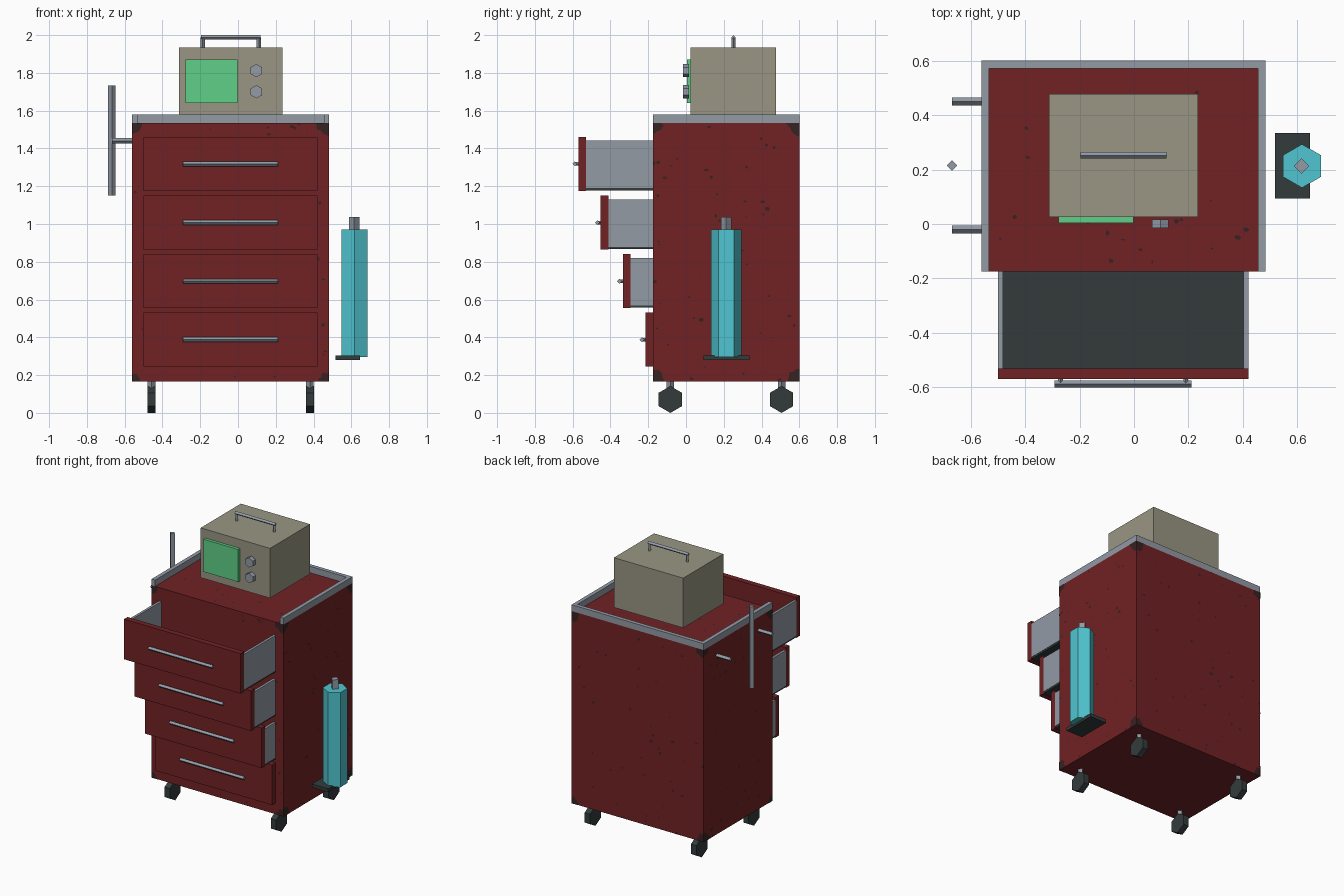
import bpy, bmesh, math, random
from mathutils import Vector

if "Cube" in bpy.data.objects:
    bpy.data.objects.remove(bpy.data.objects["Cube"])

random.seed(7)


def mat(name, r, g, b):
    m = bpy.data.materials.new(name)
    m.diffuse_color = (r, g, b, 1)
    m.use_nodes = True
    m.node_tree.nodes["Principled BSDF"].inputs["Base Color"].default_value = m.diffuse_color
    return m


RED = mat("cabinet red", 0.165, 0.016, 0.018)
GREY = mat("steel grey", 0.29, 0.325, 0.376)
DARK = mat("dark rubber", 0.034, 0.044, 0.044)
BEIGE = mat("device beige", 0.32, 0.305, 0.227)
GREEN = mat("screen green", 0.114, 0.63, 0.242)
TEAL = mat("tank teal", 0.08, 0.56, 0.63)
WEAR = mat("worn paint", 0.038, 0.016, 0.016)


def finish(bm, name, material):
    me = bpy.data.meshes.new(name)
    bm.to_mesh(me)
    bm.free()
    me.materials.append(material)
    ob = bpy.data.objects.new(name, me)
    bpy.context.collection.objects.link(ob)
    return ob


def box(name, x0, x1, y0, y1, z0, z1, material):
    bm = bmesh.new()
    bmesh.ops.create_cube(bm, size=1)
    for v in bm.verts:
        v.co = Vector(((x0 + x1) / 2 + v.co.x * (x1 - x0),
                       (y0 + y1) / 2 + v.co.y * (y1 - y0),
                       (z0 + z1) / 2 + v.co.z * (z1 - z0)))
    return finish(bm, name, material)


def prism(name, a, b, r, sides, material):
    """Straight prism from a to b; a corner points up, or to +y when upright."""
    a, b = Vector(a), Vector(b)
    axis = (b - a).normalized()
    u = Vector((0, 1, 0)) if abs(axis.z) > 0.9 else Vector((0, 0, 1))
    w = axis.cross(u)
    bm = bmesh.new()
    rings = []
    for p in (a, b):
        rings.append([bm.verts.new(p + r * (u * math.cos(t) + w * math.sin(t)))
                      for t in (2 * math.pi * i / sides for i in range(sides))])
    bm.faces.new(rings[0])
    bm.faces.new(rings[1])
    for i in range(sides):
        j = (i + 1) % sides
        bm.faces.new((rings[0][i], rings[0][j], rings[1][j], rings[1][i]))
    bmesh.ops.recalc_face_normals(bm, faces=bm.faces)
    return finish(bm, name, material)


X0, X1, Y0, Y1, Z0, Z1 = -0.56, 0.483, -0.175, 0.60, 0.165, 1.535

# Cabinet body and three-sided top rim
box("cabinet_body", X0, X1, Y0, Y1, Z0, Z1, RED)
box("rim_back", X0, X1, Y1 - 0.028, Y1, Z1, 1.58, GREY)
box("rim_left", X0, X0 + 0.028, Y0, Y1 - 0.028, Z1, 1.58, GREY)
box("rim_right", X1 - 0.028, X1, Y0, Y1 - 0.028, Z1, 1.58, GREY)

# Drawers, the upper ones pulled further out
for i, zc in enumerate((0.388, 0.697, 1.007, 1.318)):
    yf = -0.215 - 0.1183 * i
    tag = f"drawer_{i + 1}"
    zb, zt = zc - 0.143, zc + 0.143
    box(tag + "_front", -0.5, 0.42, yf, yf + 0.04, zb, zt, RED)
    if i:
        box(tag + "_floor", -0.498, 0.418, yf + 0.04, Y0, zb + 0.003, zb + 0.017, DARK)
        for side, x in (("left", -0.5), ("right", 0.402)):
            box(f"{tag}_side_{side}", x, x + 0.018, yf + 0.04, Y0,
                zb + 0.015, zt - 0.02, GREY)
    prism(tag + "_handle", (-0.292, yf - 0.018, zc), (0.212, yf - 0.018, zc), 0.013, 4, GREY)
    for side, x in (("left", -0.27), ("right", 0.19)):
        prism(f"{tag}_handle_post_{side}", (x, yf - 0.018, zc), (x, yf, zc), 0.009, 4, GREY)

# Casters
for sx, x in (("left", -0.458), ("right", 0.381)):
    for sy, y in (("front", -0.083), ("back", 0.506)):
        prism(f"wheel_{sy}_{sx}", (x - 0.021, y, 0.071), (x + 0.021, y, 0.071), 0.071, 6, DARK)
        prism(f"caster_stem_{sy}_{sx}", (x, y, 0.10), (x, y, Z0), 0.02, 4, GREY)

# Monitoring device with screen, knobs and carry handle
box("device_case", -0.312, 0.235, 0.025, 0.477, 1.58, 1.935, BEIGE)
box("device_screen", -0.277, -0.002, 0.004, 0.025, 1.64, 1.872, GREEN)
for i, z in enumerate((1.70, 1.812)):
    prism(f"device_knob_{i + 1}", (0.097, -0.015, z), (0.097, 0.016, z), 0.035, 6, GREY)
prism("carry_handle_bar", (-0.197, 0.252, 1.988), (0.12, 0.252, 1.988), 0.012, 4, GREY)
for side, x in (("left", -0.187), ("right", 0.11)):
    prism("carry_handle_post_" + side, (x, 0.252, 1.935), (x, 0.252, 1.988), 0.011, 4, GREY)

# Push rail on the left
prism("push_rail", (-0.668, 0.215, 1.15), (-0.668, 0.215, 1.732), 0.019, 4, GREY)
for tag, y in (("front", -0.02), ("back", 0.45)):
    prism("rail_arm_" + tag, (-0.668, y, 1.44), (X0, y, 1.44), 0.014, 4, GREY)

# Gas tank on the right
prism("gas_tank", (0.617, 0.213, 0.295), (0.617, 0.213, 0.97), 0.08, 6, TEAL)
prism("tank_valve", (0.615, 0.213, 0.97), (0.615, 0.213, 1.037), 0.028, 4, GREY)
box("tank_bracket", 0.517, 0.647, 0.093, 0.335, 0.28, 0.304, DARK)


# Worn paint: thin irregular patches laid on the cabinet faces
def patches(name, normal_axis, level, sign, ur, vr, count, corners, accept=None):
    bm = bmesh.new()
    ua, va = [a for a in range(3) if a != normal_axis]

    def add(points):
        verts = []
        for u, v in points:
            co = Vector((0, 0, 0))
            co[normal_axis] = level + sign * 0.002
            co[ua], co[va] = min(max(u, ur[0]), ur[1]), min(max(v, vr[0]), vr[1])
            verts.append(bm.verts.new(co))
        f = bm.faces.new(verts)
        f.normal_update()
        if f.normal[normal_axis] * sign < 0:
            f.normal_flip()

    n = 0
    while n < count:
        u, v = random.uniform(*ur), random.uniform(*vr)
        if accept and not accept(u, v):
            continue
        n += 1
        r = random.uniform(0.004, 0.012)
        su, sv = random.uniform(0.7, 1.5), random.uniform(0.6, 1.1)
        add([(u + r * su * k * math.cos(t), v + r * sv * k * math.sin(t))
             for t, k in ((j * math.pi / 3, random.uniform(0.7, 1.2)) for j in range(6))])
    if corners:
        for cu, du in ((ur[0], 1), (ur[1], -1)):
            for cv, dv in ((vr[0], 1), (vr[1], -1)):
                r = random.uniform(0.045, 0.07)
                arc = [(cu + du * r * k * math.cos(t), cv + dv * r * k * math.sin(t))
                       for t, k in ((j * math.pi / 12, random.uniform(0.8, 1.15))
                                    for j in range(7))]
                add([(cu, cv)] + arc)
    finish(bm, name, WEAR)


def on_margin(u, v):
    return u < -0.505 or u > 0.425 or v > 1.465 or v < 0.24


patches("wear_front", 1, Y0, -1, (X0, X1), (Z0, Z1), 22, True, on_margin)
patches("wear_back", 1, Y1, 1, (X0, X1), (Z0, Z1), 55, True)
patches("wear_right", 0, X1, 1, (Y0, Y1), (Z0, Z1), 50, True)
patches("wear_left", 0, X0, -1, (Y0, Y1), (Z0, Z1), 50, True)
patches("wear_top", 2, Z1, 1, (X0 + 0.03, X1 - 0.03), (Y0, Y1 - 0.03), 25, False)
